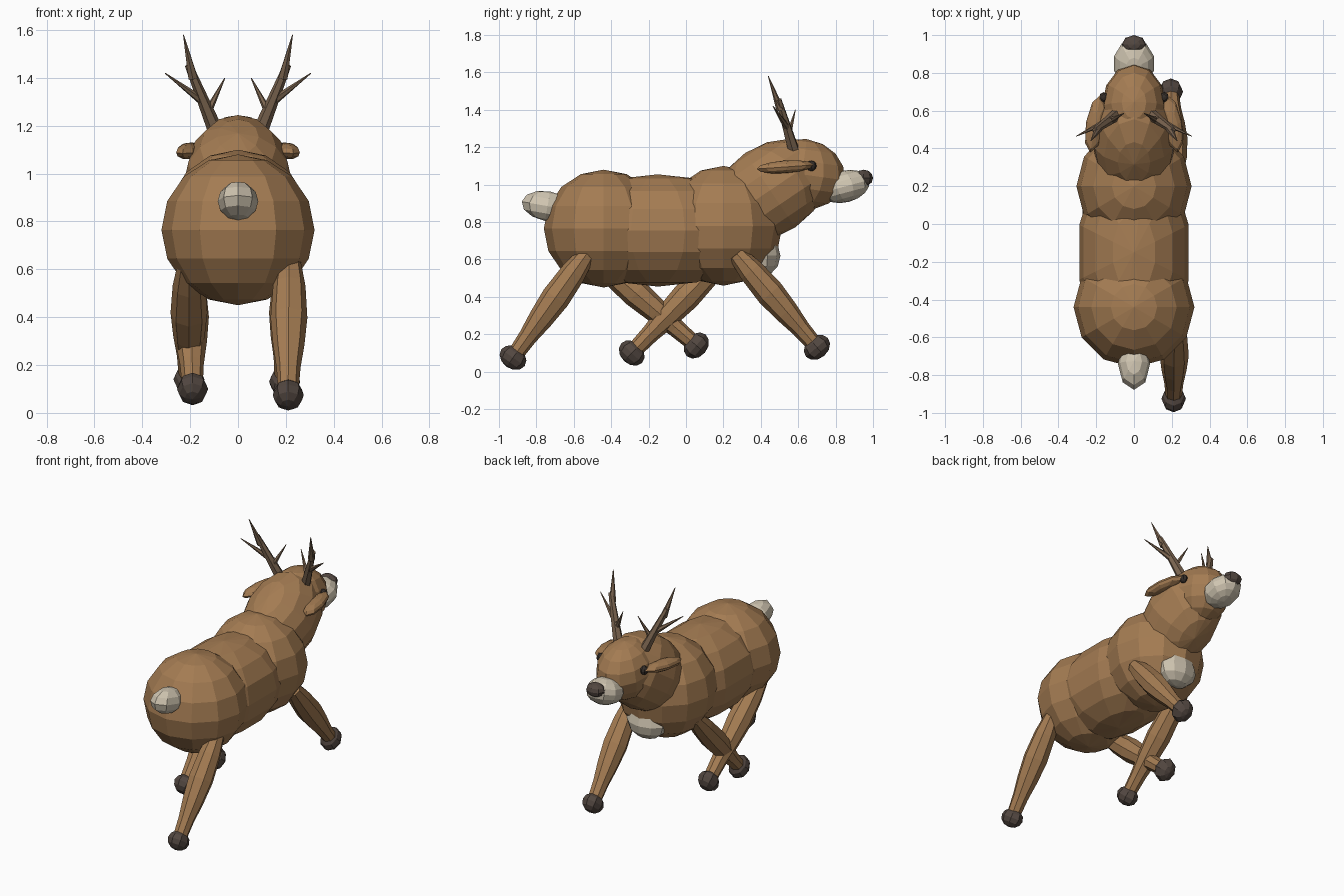
import bpy, bmesh, math
from mathutils import Matrix, Vector

cube = bpy.data.objects.get("Cube")
if cube:
    bpy.data.objects.remove(cube)


def material(name, rgb):
    m = bpy.data.materials.new(name)
    m.use_nodes = True
    m.diffuse_color = (*rgb, 1)
    m.node_tree.nodes["Principled BSDF"].inputs["Base Color"].default_value = (*rgb, 1)
    return m


BROWN = material("brown fur", (0.37, 0.20, 0.085))
CREAM = material("cream fur", (0.63, 0.56, 0.44))
DARK = material("dark hoof", (0.085, 0.063, 0.052))
HORN = material("antler horn", (0.20, 0.13, 0.08))
BLACK = material("eye black", (0.035, 0.027, 0.022))


def finish(name, bm, mat):
    bmesh.ops.recalc_face_normals(bm, faces=bm.faces)
    mesh = bpy.data.meshes.new(name)
    bm.to_mesh(mesh)
    bm.free()
    mesh.materials.append(mat)
    obj = bpy.data.objects.new(name, mesh)
    bpy.context.collection.objects.link(obj)
    return obj


def ellipsoid(name, mat, center, radii, tilt=0, yaw=0, segs=12, rings=8, phase=0):
    """Low-poly ball; tilt lifts its +y end, yaw turns it about z, phase turns the facets."""
    bm = bmesh.new()
    bmesh.ops.create_uvsphere(bm, u_segments=segs, v_segments=rings, radius=1)
    bm.transform(Matrix.Translation(center)
                 @ Matrix.Rotation(math.radians(yaw), 4, "Z")
                 @ Matrix.Rotation(math.radians(tilt), 4, "X")
                 @ Matrix.Diagonal((*radii, 1))
                 @ Matrix.Rotation(math.radians(phase), 4, "Z"))
    return finish(name, bm, mat)


def limb(name, mat, start, end, profile, sides=8):
    """Tapered limb from start to end; profile lists (fraction along, radius)."""
    start, end = Vector(start), Vector(end)
    axis = end - start
    turn = axis.to_track_quat("Z", "Y")
    bm = bmesh.new()
    loops = []
    for t, r in profile:
        loop = []
        for i in range(sides):
            a = math.tau * i / sides
            spoke = Vector((r * math.cos(a), r * math.sin(a), 0))
            loop.append(bm.verts.new(start + axis * t + turn @ spoke))
        loops.append(loop)
    for low, high in zip(loops, loops[1:]):
        for i in range(sides):
            j = (i + 1) % sides
            bm.faces.new((low[i], low[j], high[j], high[i]))
    bm.faces.new(loops[0])
    bm.faces.new(loops[-1])
    return finish(name, bm, mat)


# Torso
ellipsoid("rump", BROWN, (0, -0.44, 0.765), (0.32, 0.32, 0.315))
ellipsoid("belly", BROWN, (0, -0.15, 0.755), (0.30, 0.56, 0.30), phase=15)
ellipsoid("chest", BROWN, (0, 0.2, 0.78), (0.305, 0.315, 0.32))
ellipsoid("chest_patch", CREAM, (0, 0.405, 0.62), (0.14, 0.10, 0.11), segs=10, rings=6)
ellipsoid("tail", CREAM, (0, -0.74, 0.885), (0.085, 0.14, 0.08), tilt=-10, segs=8, rings=6)

# Neck and head
ellipsoid("neck", BROWN, (0, 0.45, 0.97), (0.225, 0.34, 0.24), tilt=34)
ellipsoid("head", BROWN, (0, 0.62, 1.055), (0.17, 0.23, 0.19), tilt=-8)
ellipsoid("muzzle", CREAM, (0, 0.85, 0.99), (0.11, 0.135, 0.085), tilt=15, segs=10)
ellipsoid("nose", DARK, (0, 0.95, 1.035), (0.065, 0.05, 0.045), segs=8, rings=6)

# Paired head parts
for side, s in (("left", 1), ("right", -1)):
    ellipsoid(side + "_eye", BLACK, (s * 0.16, 0.67, 1.1), (0.025, 0.028, 0.028),
              segs=8, rings=6)
    ellipsoid(side + "_ear", BROWN, (s * 0.205, 0.53, 1.095), (0.05, 0.155, 0.034),
              tilt=4, yaw=s * 10, segs=8, rings=6)
    antler = {
        "stem": ((0.09, 0.58, 1.17), (0.207, 0.495, 1.455), 0.033, 0.016),
        "tip": ((0.188, 0.505, 1.40), (0.228, 0.44, 1.58), 0.022, 0.002),
        "outer_tine": ((0.13, 0.55, 1.29), (0.305, 0.465, 1.42), 0.021, 0.002),
        "inner_tine": ((0.12, 0.55, 1.27), (0.055, 0.585, 1.40), 0.016, 0.002),
    }
    for part, (a, b, r0, r1) in antler.items():
        limb(f"{side}_antler_{part}", HORN, (s * a[0], *a[1:]), (s * b[0], *b[1:]),
             [(0, r0), (1, r1)], sides=6)

# Galloping legs: hip or shoulder, then hoof centre
LEG = [(0, 0.048), (0.18, 0.068), (0.42, 0.077), (0.62, 0.066), (0.8, 0.05), (1, 0.042)]
legs = {
    "left_rear": ((0.215, -0.53, 0.63), (0.21, -0.925, 0.075)),
    "left_front": ((0.215, 0.27, 0.63), (0.195, 0.70, 0.13)),
    "right_rear": ((-0.205, -0.50, 0.62), (-0.205, 0.055, 0.14)),
    "right_front": ((-0.205, 0.21, 0.62), (-0.19, -0.29, 0.10)),
}
for name, (hip, hoof) in legs.items():
    limb(name + "_leg", BROWN, hip, hoof, LEG)
    swing = math.degrees(math.atan2(hoof[1] - hip[1], hip[2] - hoof[2]))
    ellipsoid(name + "_hoof", DARK, hoof, (0.065, 0.077, 0.06), tilt=swing,
              segs=8, rings=6)
